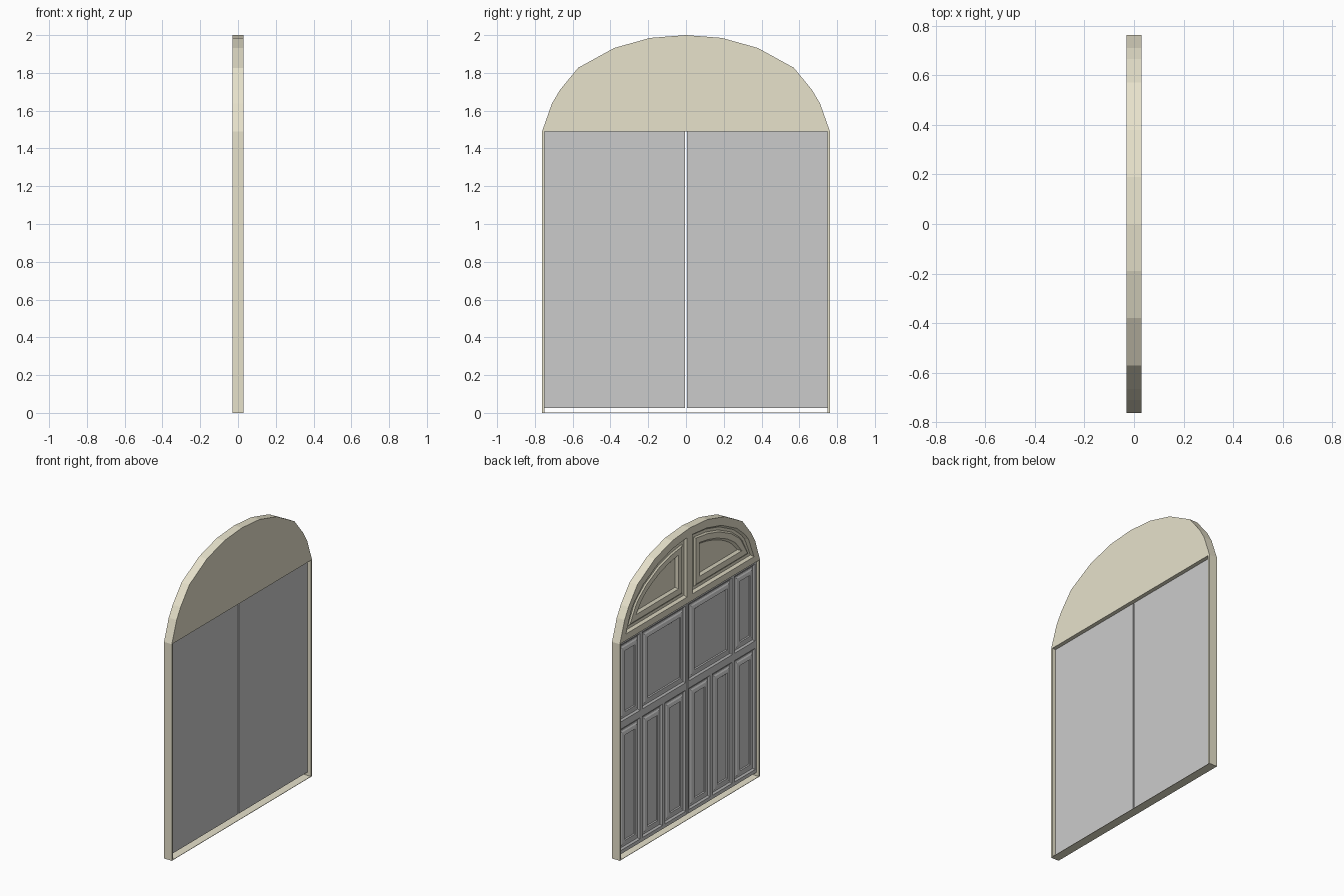
import bpy, bmesh, math

if "Cube" in bpy.data.objects:
    bpy.data.objects.remove(bpy.data.objects["Cube"])

cream = bpy.data.materials.new("cream_paint")
cream.diffuse_color = (0.80, 0.76, 0.60, 1)
cream.use_nodes = True
cream.node_tree.nodes["Principled BSDF"].inputs["Base Color"].default_value = cream.diffuse_color


def finish(name, bm, mat=None):
    bmesh.ops.remove_doubles(bm, verts=bm.verts, dist=0.0004)
    bmesh.ops.recalc_face_normals(bm, faces=bm.faces)
    me = bpy.data.meshes.new(name)
    bm.to_mesh(me)
    bm.free()
    ob = bpy.data.objects.new(name, me)
    bpy.context.collection.objects.link(ob)
    if mat:
        me.materials.append(mat)
    return ob


def face(bm, pts):
    return bm.faces.new([bm.verts.new(p) for p in pts])


def loft(bm, rings, skip=None):
    """Bridge nested rings of points; skip = edge index left open in the first band."""
    for k, (a, b) in enumerate(zip(rings, rings[1:])):
        n = len(a)
        for i in range(n):
            if k == 0 and i == skip:
                continue
            j = (i + 1) % n
            face(bm, [a[i], a[j], b[j], b[i]])
    face(bm, rings[-1])


def rect(y0, y1, z0, z1, x, o=0):
    return [(x, y0 + o, z0 + o), (x, y1 - o, z0 + o),
            (x, y1 - o, z1 - o), (x, y0 + o, z1 - o)]


def box(name, x0, x1, y0, y1, z0, z1):
    bm = bmesh.new()
    loft(bm, [rect(y0, y1, z0, z1, x0), rect(y0, y1, z0, z1, x1)])
    face(bm, rect(y0, y1, z0, z1, x0))
    return finish(name, bm, cream)


# Frame: jambs and thin floor sill
for side, s in (("left", -1), ("right", 1)):
    a, b = sorted((0.75 * s, 0.762 * s))
    box(side + "_jamb", -0.03, 0.03, a, b, 0, 1.49)
box("sill", -0.03, 0.03, -0.75, 0.75, 0, 0.003)

# Door leaves: flat back, panelled face toward -x
BACK, FRONT = 0.003, -0.010
Z0, Z1 = 0.025, 1.49
PROFILE = [(0, FRONT), (0.012, -0.001), (0.024, -0.001), (0.032, -0.006),
           (0.055, -0.012), (0.060, -0.006)]


def door(name, s):
    bm = bmesh.new()
    edge, end = 0.005, 0.75

    def r(y0, y1, z0, z1, x, o=0):
        return [(px, py * s, pz) for px, py, pz in rect(y0, y1, z0, z1, x, o)]

    # columns separated by stiles, rows by rails
    cols = [(0.02, 0.245), (0.272, 0.488), (0.515, 0.735)]
    low, high = (0.05, 0.885), (0.935, 1.465)
    panels = [c + low for c in cols] + [(0.02, 0.488) + high, cols[2] + high]
    for y0, y1, z0, z1 in panels:
        loft(bm, [r(y0, y1, z0, z1, x, o) for o, x in PROFILE])
    # rails run full width
    for z0, z1 in ((Z0, low[0]), (low[1], high[0]), (high[1], Z1)):
        face(bm, r(edge, end, z0, z1, FRONT))
    # stiles between panels
    stiles = [(edge, 0.02), (0.245, 0.272), (0.488, 0.515), (0.735, end)]
    for i, (y0, y1) in enumerate(stiles):
        face(bm, r(y0, y1, *low, FRONT))
        if i != 1:
            face(bm, r(y0, y1, *high, FRONT))
    # leaf edges and flat back
    loft(bm, [r(edge, end, Z0, Z1, FRONT), r(edge, end, Z0, Z1, BACK)])
    return finish(name, bm)


door("right_door", 1)
door("left_door", -1)

# Arched fanlight panel: two mirrored quarters with concentric mouldings
OUTER = [(0, 2.0), (0.19, 1.985), (0.38, 1.932), (0.571, 1.827),
         (0.667, 1.71), (0.71, 1.637), (0.762, 1.49)]
FRAC = [0, 0.16, 0.33, 0.54, 0.69, 0.77, 1]


def outline(x, s):
    return [(x, y * s, z) for y, z in OUTER] + [(x, 0, 1.49)]


def quarter(o, x, s):
    """Quarter-ellipse opening shrunk by o on every side."""
    y0, h0 = 0.03 + o, 0.045 + o
    a, b = 0.70 - o, 0.455 - o
    t0, t1 = math.asin(y0 / a), math.acos(h0 / b)
    pts = []
    for f in FRAC:
        t = t0 + (t1 - t0) * f
        pts.append((x, a * math.sin(t) * s, 1.49 + b * math.cos(t)))
    return pts + [(x, y0 * s, 1.49 + h0)]


ARCH_PROFILE = [(0, -0.03), (0.014, -0.014), (0.034, -0.014),
                (0.045, -0.022), (0.085, -0.022), (0.10, -0.008)]
bm = bmesh.new()
for s in (1, -1):
    rings = [outline(0.03, s), outline(-0.03, s)]
    rings += [quarter(o, x, s) for o, x in ARCH_PROFILE]
    loft(bm, rings, skip=7)
    face(bm, outline(0.03, s))
finish("arched_panel", bm, cream)
